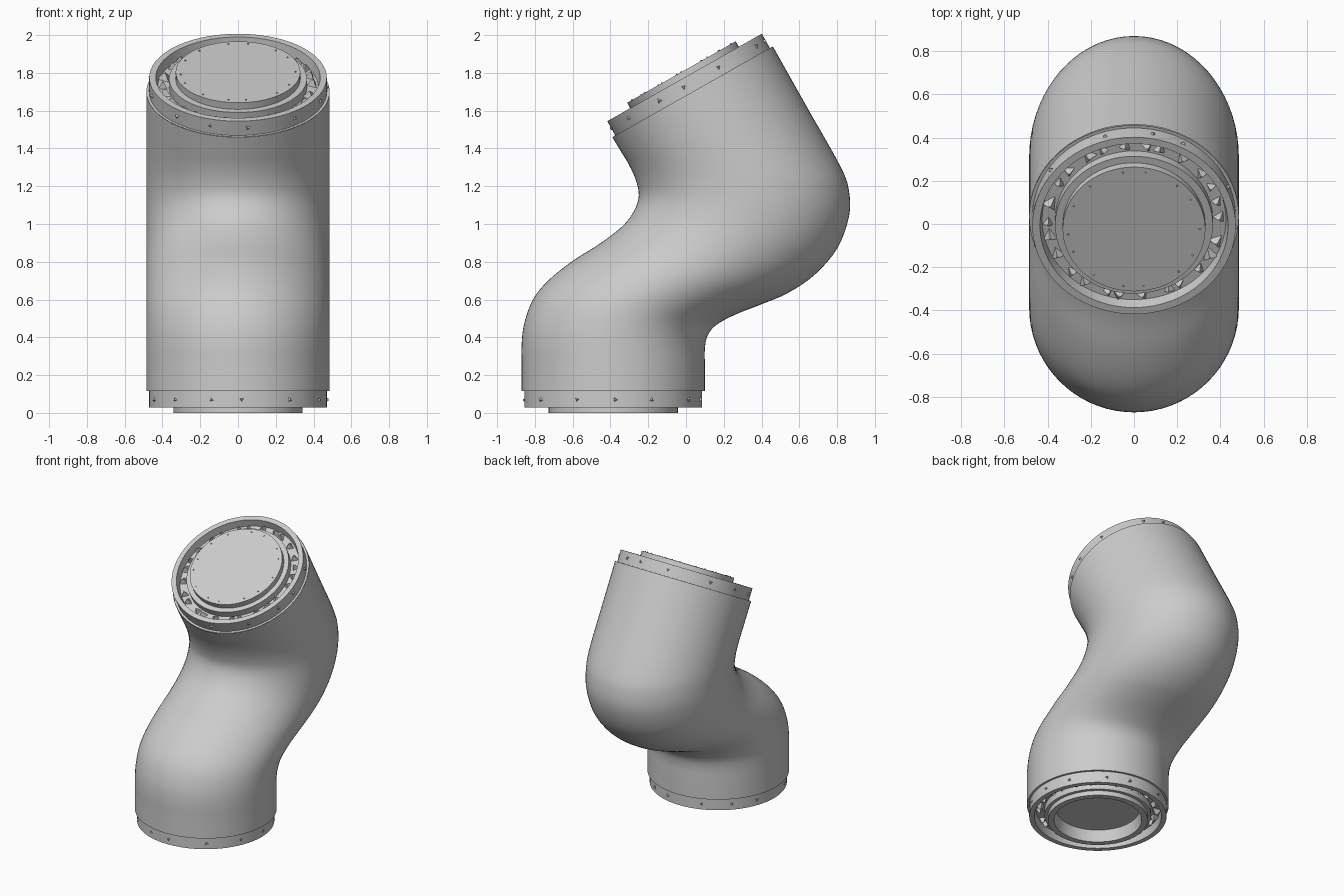
import bpy, bmesh, random
from math import sin, cos, pi, radians
from mathutils import Vector, Matrix

random.seed(4)
if "Cube" in bpy.data.objects:
    bpy.data.objects.remove(bpy.data.objects["Cube"])

grey = bpy.data.materials.new("plain grey")
grey.use_nodes = True
colour = (0.6, 0.6, 0.6, 1)
grey.diffuse_color = colour
grey.node_tree.nodes["Principled BSDF"].inputs["Base Color"].default_value = colour

SEG = 72
R = 0.485


def finish(bm, name, matrix=None, smooth=True):
    bmesh.ops.remove_doubles(bm, verts=bm.verts, dist=1e-5)
    bmesh.ops.recalc_face_normals(bm, faces=bm.faces)
    mesh = bpy.data.meshes.new(name)
    bm.to_mesh(mesh)
    bm.free()
    mesh.materials.append(grey)
    ob = bpy.data.objects.new(name, mesh)
    bpy.context.collection.objects.link(ob)
    if matrix:
        ob.matrix_world = matrix
    if smooth:
        bpy.ops.object.select_all(action='DESELECT')
        ob.select_set(True)
        bpy.context.view_layer.objects.active = ob
        bpy.ops.object.shade_smooth_by_angle(angle=radians(35))
    return ob


def loft(bm, rings):
    loops = [[bm.verts.new(p) for p in ring] for ring in rings]
    for a, b in zip(loops, loops[1:]):
        for i in range(SEG):
            j = (i + 1) % SEG
            bm.faces.new((a[i], a[j], b[j], b[i]))


def catmull(p0, p1, p2, p3, t):
    return 0.5 * (2 * p1 + (p2 - p0) * t + (2 * p0 - 5 * p1 + 4 * p2 - p3) * t * t
                  + (3 * p1 - p0 - 3 * p2 + p3) * t ** 3)


# Bent pipe: each station gives the front and back points (y, z) of a section
stations = [Vector(s) for s in (
    (-.87, .115, .10, .115), (-.87, .25, .10, .24), (-.87, .37, .10, .34),
    (-.855, .48, .115, .41), (-.81, .6, .16, .465), (-.73, .70, .26, .52),
    (-.6, .805, .40, .575), (-.45, .90, .54, .635), (-.335, .99, .68, .73),
    (-.275, 1.07, .80, .87), (-.25, 1.15, .863, 1.04), (-.265, 1.23, .862, 1.18),
    (-.30, 1.31, .815, 1.31), (-.345, 1.385, .64, 1.62), (-.39, 1.46, .46, 1.94))]
ext = [2 * stations[0] - stations[1]] + stations + [2 * stations[-1] - stations[-2]]
sections = [catmull(*ext[k:k + 4], t / 4)
            for k in range(len(stations) - 1) for t in range(4)] + [stations[-1]]
rings = []
for s in sections:
    front, back = Vector((0, s[0], s[1])), Vector((0, s[2], s[3]))
    mid, half = (front + back) / 2, (back - front) / 2
    rings.append([mid + half * sin(2 * pi * i / SEG) + Vector((R * cos(2 * pi * i / SEG), 0, 0))
                  for i in range(SEG)])
bm = bmesh.new()
loft(bm, rings)
finish(bm, "bent_pipe")


# Turned end couplings: radius and height above the pipe's end
def coupling(name, profile, matrix):
    bm = bmesh.new()
    loft(bm, [[(r * cos(2 * pi * i / SEG), r * sin(2 * pi * i / SEG), h) for i in range(SEG)]
              for r, h in profile])
    bmesh.ops.contextual_create(bm, geom=[e for e in bm.edges if e.is_boundary and
                                          all(v.co.xy.length < 0.4 for v in e.verts)])
    finish(bm, name, matrix)


# Small rough studs spread round a circle
def studs(name, count, radius, height, size, matrix, outward):
    bm = bmesh.new()
    for k in range(count):
        a = 2 * pi * (k + random.uniform(-.25, .25)) / count
        place = Matrix.Rotation(a, 4, 'Z') @ Matrix.Translation((radius, 0, height))
        if outward:
            place = place @ Matrix.Rotation(pi / 2, 4, 'Y')
        place = place @ Matrix.Rotation(random.uniform(0, pi), 4, 'Z')
        bmesh.ops.create_cone(bm, cap_ends=True, segments=3, radius1=size * random.uniform(.7, 1.2),
                              radius2=size * .2, depth=size, matrix=place)
    finish(bm, name, matrix, smooth=False)


rim = [(R, 0), (.47, 0), (.47, .087), (.435, .087), (.425, .03), (.365, .03), (.365, .08)]
top_plug = rim + [(.33, .08), (.33, .12)]
bottom_socket = rim + [(.342, .08), (.342, .115), (.3, .115), (.285, .03)]
top = Matrix.Translation((0, .035, 1.70)) @ Matrix.Rotation(radians(29.5), 4, 'X')
bottom = Matrix.Translation((0, -.385, .115)) @ Matrix.Rotation(pi, 4, 'X')

coupling("top_coupling", top_plug, top)
coupling("bottom_coupling", bottom_socket, bottom)
for label, matrix in (("top", top), ("bottom", bottom)):
    studs(label + "_rim_studs", 13, .464, .045, .03, matrix, True)
    studs(label + "_groove_studs", 26, .397, .045, .04, matrix, False)
studs("plug_face_studs", 14, .305, .118, .014, top, False)
